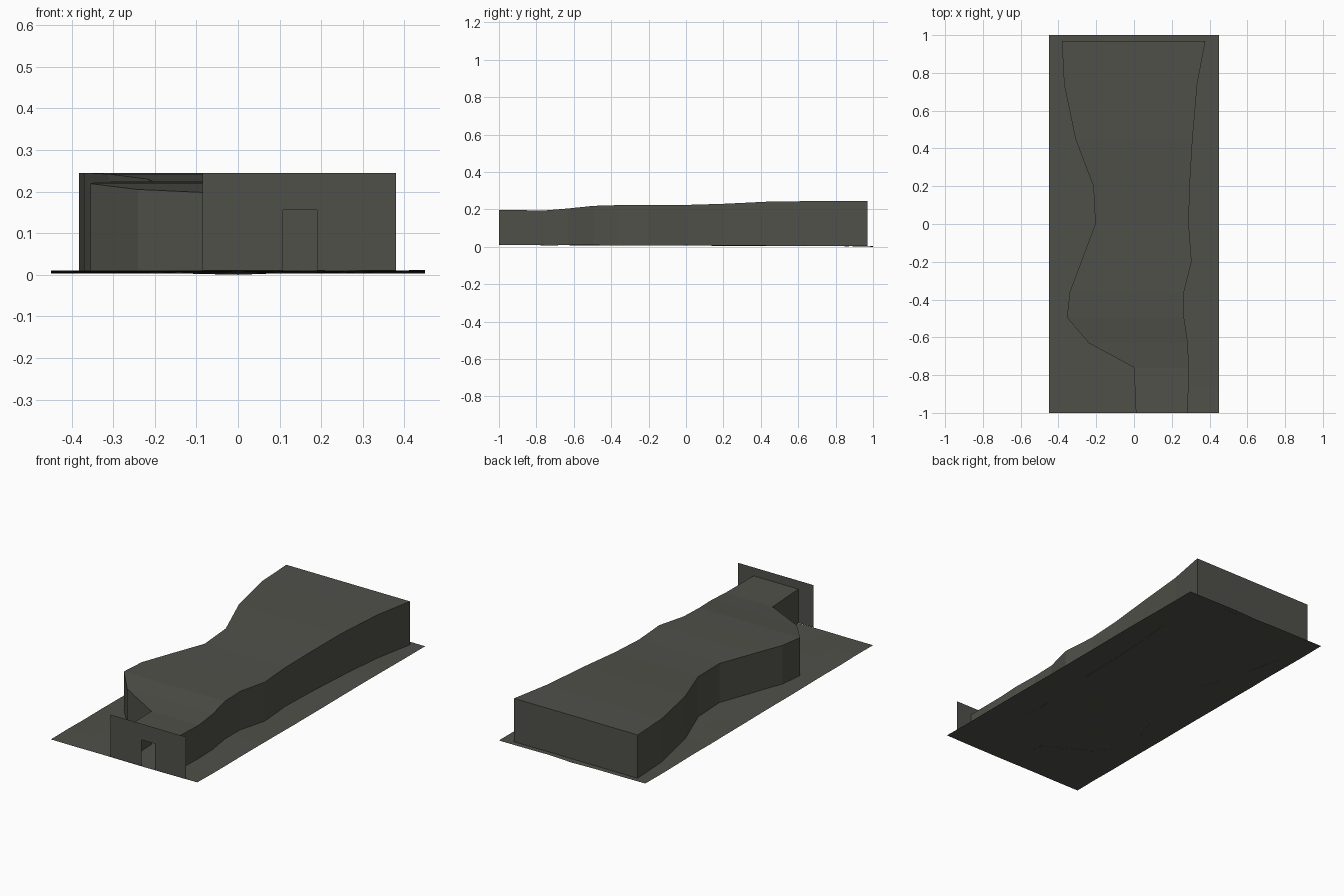
import bpy, bmesh, math, random

if "Cube" in bpy.data.objects:
    bpy.data.objects.remove(bpy.data.objects["Cube"])

random.seed(4)
stone = bpy.data.materials.new("dark_stone")
stone.diffuse_color = (0.08, 0.08, 0.068, 1)
stone.use_nodes = True
stone.node_tree.nodes["Principled BSDF"].inputs["Base Color"].default_value = stone.diffuse_color


def finish(name, bm):
    me = bpy.data.meshes.new(name)
    bm.to_mesh(me)
    bm.free()
    me.materials.append(stone)
    ob = bpy.data.objects.new(name, me)
    bpy.context.collection.objects.link(ob)
    return ob


def ground_z(x, y):
    return 0.007 - 0.003 * y


# uneven ground sheet
bm = bmesh.new()
bmesh.ops.create_grid(bm, x_segments=6, y_segments=14, size=1)
for v in bm.verts:
    v.co.x *= 0.45
    v.co.z = max(0, ground_z(v.co.x, v.co.y) + random.uniform(-0.0015, 0.0015))
min(bm.verts, key=lambda v: v.co.z).co.z = 0
finish("ground", bm)

# cave passage stations: y, left x, right x, roof height
stations = [
    (-1.00, 0.010, 0.285, 0.198), (-0.76, 0.000, 0.290, 0.194),
    (-0.63, -0.240, 0.285, 0.205), (-0.495, -0.355, 0.265, 0.219),
    (-0.36, -0.340, 0.265, 0.223), (-0.20, -0.280, 0.305, 0.224),
    (0.00, -0.205, 0.290, 0.224), (0.20, -0.215, 0.295, 0.230),
    (0.45, -0.310, 0.310, 0.242), (0.74, -0.370, 0.335, 0.245),
    (0.97, -0.382, 0.378, 0.245),
]
bm = bmesh.new()
rings = []
for y, l, r, h in stations:
    pts = [(l, y, ground_z(l, y)), (l, y, h), (r, y, h), (r, y, ground_z(r, y))]
    rings.append([bm.verts.new(p) for p in pts])
for a, b in zip(rings, rings[1:]):
    for i in range(3):
        bm.faces.new((a[i], b[i], b[i + 1], a[i + 1]))
bm.faces.new(rings[-1])  # back wall
bmesh.ops.recalc_face_normals(bm, faces=bm.faces)
if bm.faces[:][1].normal.z < 0:
    bmesh.ops.reverse_faces(bm, faces=bm.faces)
finish("cave_passage", bm)

# thin entrance wall with doorway
bm = bmesh.new()
xs, zs = (-0.085, 0.108, 0.19, 0.38), (0.01, 0.156, 0.245)
grid = [[bm.verts.new((x, -1, z)) for x in xs] for z in zs]
outer = [grid[0][0], grid[0][1], grid[1][1], grid[1][2], grid[0][2],
         grid[0][3], grid[2][3], grid[2][0]]
bm.faces.new(outer)
for v in [v for v in bm.verts if not v.link_faces]:
    bm.verts.remove(v)
finish("entrance_wall", bm)
